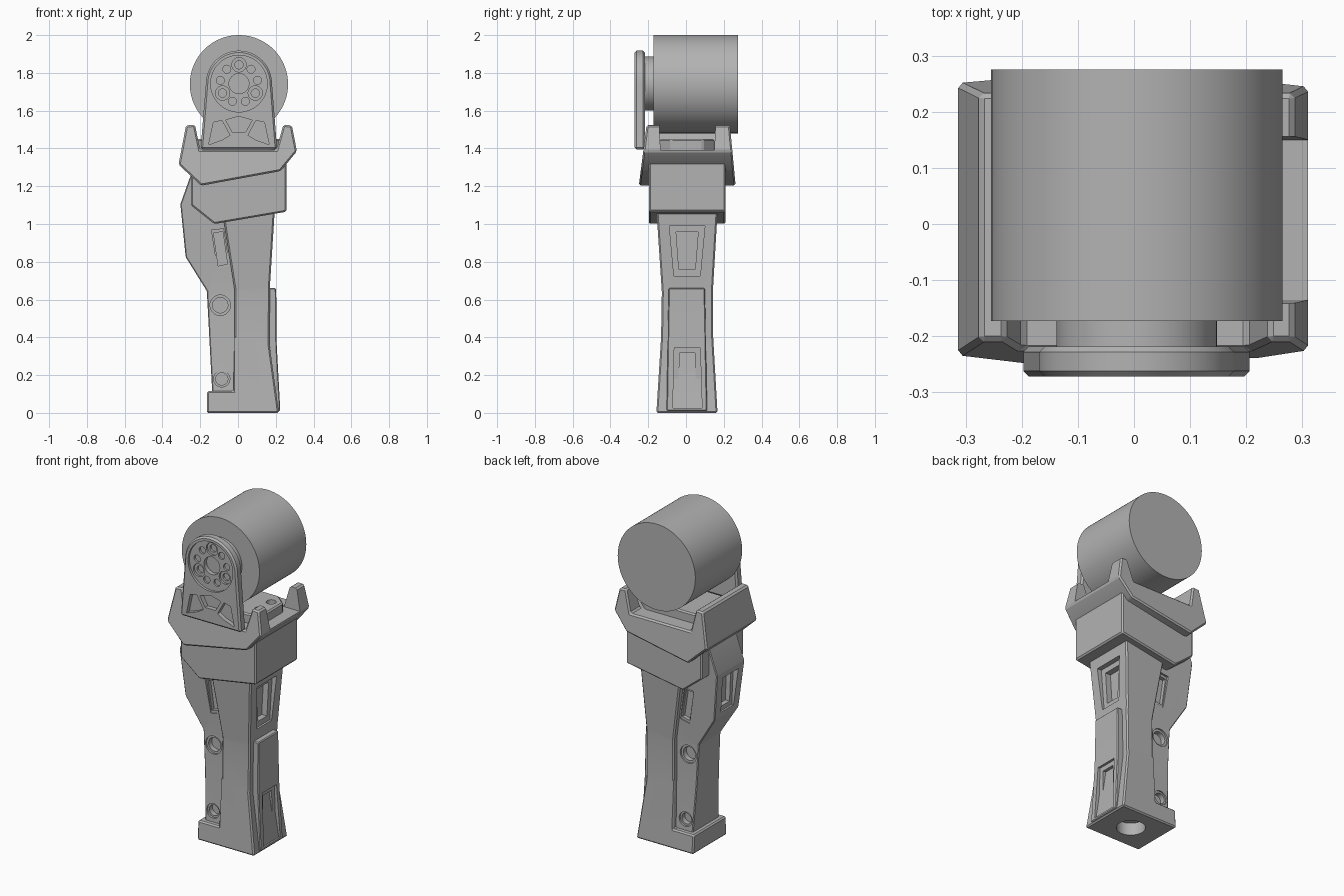
import bpy, bmesh, math
from mathutils import Vector

if "Cube" in bpy.data.objects:
    bpy.data.objects.remove(bpy.data.objects["Cube"], do_unlink=True)

grey = bpy.data.materials.new("plain_grey")
grey.use_nodes = True
COLOUR = (0.45, 0.45, 0.45, 1)
grey.diffuse_color = COLOUR
grey.node_tree.nodes["Principled BSDF"].inputs["Base Color"].default_value = COLOUR


def circle(cx, cz, r, n=32):
    return [(cx + r * math.cos(2 * math.pi * i / n), cz + r * math.sin(2 * math.pi * i / n))
            for i in range(n)]


def shrink(pts, fx, fz):
    cx = sum(p[0] for p in pts) / len(pts)
    cz = sum(p[1] for p in pts) / len(pts)
    return [(cx + (x - cx) * fx, cz + (z - cz) * fz) for x, z in pts]


def span(stations, z):
    """Depth range (low, high) at height z, blended between stations."""
    for (z0, a0, b0), (z1, a1, b1) in zip(stations, stations[1:]):
        if z <= z1:
            t = max(0, (z - z0) / (z1 - z0))
            return a0 + (a1 - a0) * t, b0 + (b1 - b0) * t
    return stations[-1][1:]


def prism(name, pts, axis, lo, hi, stations=None):
    """Extrude an outline along an axis; stations make the depth vary with height."""
    def place(p, d):
        return {"x": (d, p[0], p[1]), "y": (p[0], d, p[1]), "z": (p[0], p[1], d)}[axis]
    bm = bmesh.new()
    rings = [[bm.verts.new(place(p, d)) for p in pts] for d in (lo, hi)]
    for ring in rings:
        bm.faces.new(ring)
    n = len(pts)
    for i in range(n):
        j = (i + 1) % n
        bm.faces.new((rings[0][i], rings[0][j], rings[1][j], rings[1][i]))
    if stations:
        for s in stations[1:-1]:
            bmesh.ops.bisect_plane(bm, geom=bm.verts[:] + bm.edges[:] + bm.faces[:],
                                   plane_co=Vector((0, 0, s[0])), plane_no=Vector((0, 0, 1)))
        mid = (lo + hi) / 2
        for v in bm.verts:
            a, b = span(stations, v.co.z)
            v.co.y = a if v.co.y < mid else b
    bmesh.ops.recalc_face_normals(bm, faces=bm.faces)
    mesh = bpy.data.meshes.new(name)
    bm.to_mesh(mesh)
    bm.free()
    mesh.materials.append(grey)
    obj = bpy.data.objects.new(name, mesh)
    bpy.context.collection.objects.link(obj)
    return obj


def finish(obj, bevel=0.0, cutters=()):
    """Chamfer the edges, subtract the cutters, bake the result and set the shading."""
    if bevel:
        m = obj.modifiers.new("chamfer", "BEVEL")
        m.width, m.segments, m.limit_method, m.angle_limit = bevel, 1, "ANGLE", math.radians(25)
    for c in cutters:
        c.hide_render = True
        m = obj.modifiers.new("cut", "BOOLEAN")
        m.operation, m.solver, m.object = "DIFFERENCE", "EXACT", c
    bpy.context.view_layer.update()
    done = bpy.data.meshes.new_from_object(obj.evaluated_get(bpy.context.evaluated_depsgraph_get()))
    obj.modifiers.clear()
    obj.data = done
    done.shade_smooth()
    done.set_sharp_from_angle(angle=math.radians(20))
    for c in cutters:
        bpy.data.objects.remove(c, do_unlink=True)


# Drum and its hub
CX, CZ = 0.005, 1.743
finish(prism("drum", circle(CX, 1.74, 0.26, 96), "y", -0.173, 0.275))
finish(prism("drum_hub", circle(CX, CZ, 0.143, 48), "y", -0.225, -0.17))

# Arched side plate with a dial of holes and three panels
arch = [(CX + 0.175 * math.cos(a), CZ + 0.175 * math.sin(a))
        for a in (math.pi * i / 24 for i in range(25))]
plate = prism("arched_plate", arch + [(-0.198, 1.395), (0.207, 1.395)], "y", -0.272, -0.218)
cuts = [prism("cut", circle(CX, CZ, 0.15, 48), "y", -0.3, -0.257),
        prism("cut", circle(CX, CZ, 0.053), "y", -0.3, -0.232)]
for i in range(9):
    a = math.radians(90 + 40 * i)
    hx, hz = CX + 0.1 * math.cos(a), CZ + 0.1 * math.sin(a)
    big = i % 3 == 0
    cuts.append(prism("cut", circle(hx, hz, 0.038 if big else 0.021, 24), "y", -0.3, -0.245))
    if big:
        cuts.append(prism("cut", circle(hx, hz, 0.022, 24), "y", -0.3, -0.232))
side_panel = [(0.155, 1.42), (0.13, 1.535), (0.085, 1.545), (0.045, 1.475), (0.08, 1.42)]
side_panel = [(0.16, 1.42), (0.135, 1.538), (0.09, 1.548), (0.048, 1.47), (0.09, 1.445)]
mid_panel = [(-0.07, 1.55), (0, 1.57), (0.07, 1.55), (0.035, 1.487), (-0.035, 1.487)]
for panel in (side_panel, [(-x, z) for x, z in side_panel], mid_panel):
    cuts.append(prism("cut", [(x + CX, z) for x, z in panel], "y", -0.3, -0.245))
finish(plate, 0.01, cuts)

# Bracket: a wall on one side, two prongs on the other
bracket_depth = [(1.2, -0.25, 0.263), (1.53, -0.208, 0.232)]
bracket = prism("bracket", [(-0.315, 1.315), (-0.275, 1.522), (-0.228, 1.525), (-0.2, 1.393),
                            (0.203, 1.393), (0.24, 1.525), (0.285, 1.522), (0.312, 1.385),
                            (0.225, 1.28), (-0.195, 1.203)], "y", -0.25, 0.26, bracket_depth)
gap = prism("cut", [(-0.135, 1.393), (0.15, 1.393), (0.16, 1.6), (-0.145, 1.6)], "x", 0.1, 0.4)
finish(bracket, 0.009, [gap])

# Pad under the drum with bolt holes
pad = prism("drum_pad", [(-0.24, -0.08), (-0.17, -0.14), (0.17, -0.14), (0.24, -0.08),
                         (0.24, 0.09), (0.17, 0.15), (-0.17, 0.15), (-0.24, 0.09)], "z", 1.38, 1.45)
finish(pad, 0.008, [prism("cut", circle(sx * 0.18, 0.005 + sy * 0.055, 0.028, 24), "z", 1.42, 1.5)
                    for sx in (-1, 1) for sy in (-1, 1)])

# Collar below the bracket
collar = prism("collar", [(-0.25, 1.3), (0.257, 1.33), (0.257, 1.065), (-0.125, 1.0), (-0.25, 1.1)],
               "y", -0.197, 0.208)
finish(collar, 0.008)

# Main grip with foot, waisted in depth
grip_depth = [(0, -0.157, 0.167), (0.4, -0.132, 0.144), (0.64, -0.128, 0.142), (1.08, -0.157, 0.168)]
grip = prism("main_grip", [(-0.165, 0), (0.217, 0), (0.167, 0.36), (0.169, 0.67), (0.195, 1.08),
                           (-0.085, 1.08), (-0.018, 0.65), (-0.018, 0.4), (-0.025, 0.115),
                           (-0.165, 0.115)], "y", -0.1, 0.1, grip_depth)
upper_window = [(-0.088, 0.99), (0.1, 0.99), (0.075, 0.725), (-0.064, 0.725)]
finish(grip, 0.008, [prism("cut", upper_window, "x", 0.16, 0.3),
                     prism("cut", shrink(upper_window, 0.62, 0.75), "x", 0.125, 0.3),
                     prism("cut", circle(0.027, 0.005, 0.08), "z", -0.1, 0.075)])

# Raised plate on the grip with its lower window
grip_plate = prism("grip_plate", [(0.1, 0.66), (0.202, 0.66), (0.205, 0.36), (0.224, 0.01), (0.1, 0.01)],
                   "y", -0.095, 0.105, [(0, -0.103, 0.112), (0.66, -0.092, 0.1)])
lower_window = [(-0.07, 0.025), (0.085, 0.025), (0.075, 0.345), (-0.062, 0.345)]
finish(grip_plate, 0.005, [prism("cut", lower_window, "x", 0.192, 0.3),
                           prism("cut", shrink(lower_window, 0.6, 0.82), "x", 0.165, 0.3)])

# Narrower inset half with the swept fin
inset_depth = [(z, a + 0.03, b - 0.03) for z, a, b in grip_depth]
fin = prism("inset_fin", [(0.02, 0.08), (-0.135, 0.08), (-0.165, 0.645), (-0.277, 0.825),
                          (-0.305, 1.105), (-0.25, 1.26), (0.02, 1.26)],
            "y", -0.1, 0.1, inset_depth)
fin_window = [(-0.07, 1.075), (0.08, 1.075), (0.065, 0.855), (-0.055, 0.855)]
cuts = [prism("cut", fin_window, "x", -0.4, -0.268),
        prism("cut", shrink(fin_window, 0.65, 0.75), "x", -0.4, -0.24)]
slot = [(-0.14, 0.967), (-0.077, 0.975), (-0.046, 0.775), (-0.108, 0.762)]
details = [(slot, 0.012, 0.87), (shrink(slot, 0.78, 0.85), 0.035, 0.87)]
for hx, hz, r in ((-0.094, 0.57, 0.054), (-0.086, 0.18, 0.043)):
    details += [(circle(hx, hz, r), 0.01, hz), (circle(hx, hz, r * 0.75), 0.04, hz)]
for outline, depth, z in details:
    front, back = span(inset_depth, z)
    cuts.append(prism("cut", outline, "y", -0.3, front + depth))
    cuts.append(prism("cut", outline, "y", back - depth, 0.3))
finish(fin, 0.008, cuts)
